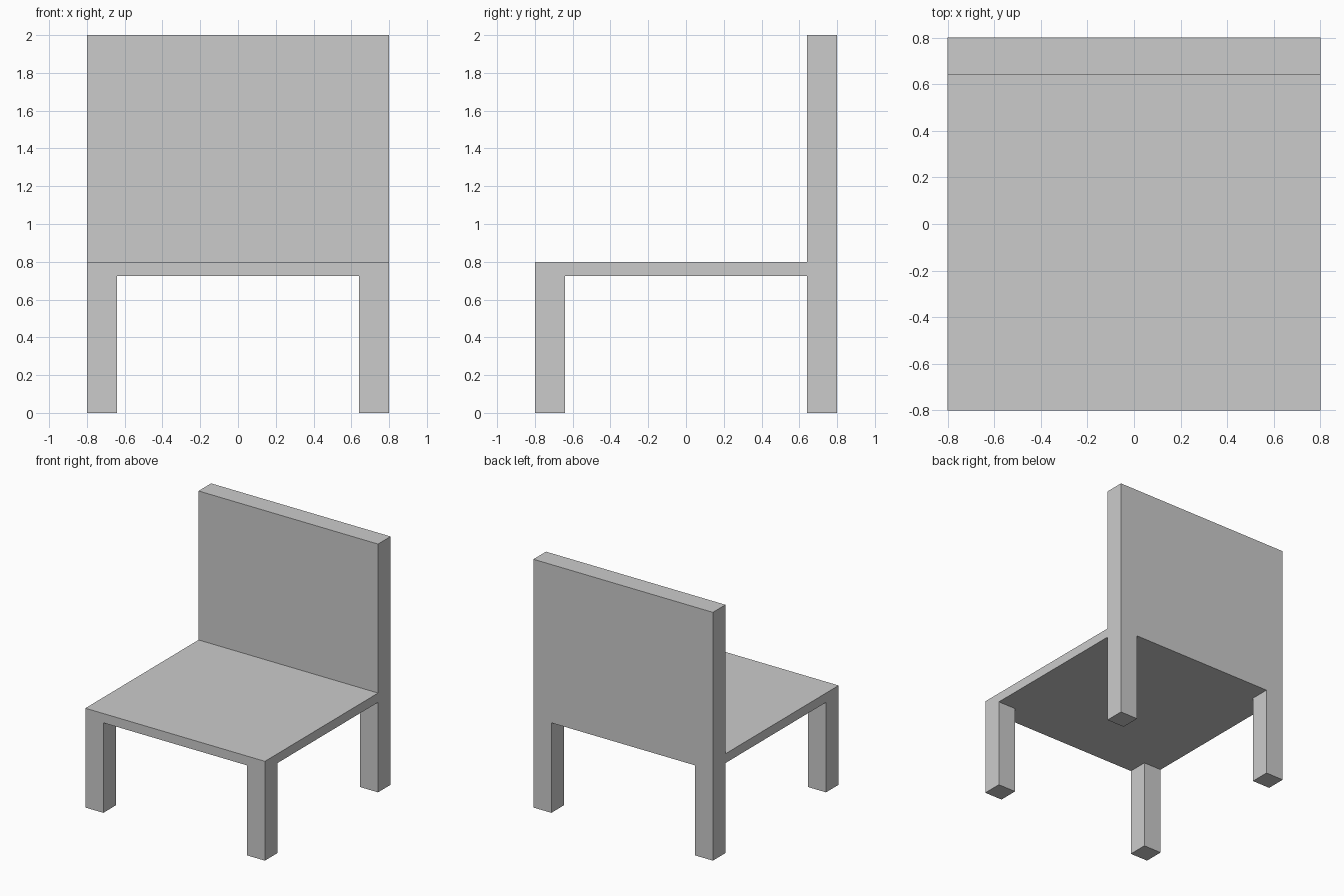
import bpy

if "Cube" in bpy.data.objects:
    bpy.data.objects.remove(bpy.data.objects["Cube"])

HALF = 0.80      # half width and half depth of the chair
POST = 0.16      # leg and backrest thickness
SEAT_LOW, SEAT_TOP, TOP = 0.725, 0.80, 2.0


def box(name, lo, hi):
    """Axis-aligned box between two corners, with applied scale."""
    centre = [(a + b) / 2 for a, b in zip(lo, hi)]
    size = [b - a for a, b in zip(lo, hi)]
    bpy.ops.mesh.primitive_cube_add(size=1, location=centre)
    ob = bpy.context.object
    ob.name = name
    ob.scale = size
    bpy.ops.object.transform_apply(location=False, rotation=False, scale=True)
    return ob


inner = HALF - POST

# Seat slab, stopping at the front of the backrest
box("seat", (-HALF, -HALF, SEAT_LOW), (HALF, inner, SEAT_TOP))

# Solid backrest, flush with the seat underside
box("backrest", (-HALF, inner, SEAT_LOW), (HALF, HALF, TOP))

# Four square corner legs
spans = {"left": (-HALF, -inner), "right": (inner, HALF)}
depths = {"front": (-HALF, -inner), "back": (inner, HALF)}
for side, (x0, x1) in spans.items():
    for end, (y0, y1) in depths.items():
        box(f"{end}_{side}_leg", (x0, y0, 0), (x1, y1, SEAT_LOW))
